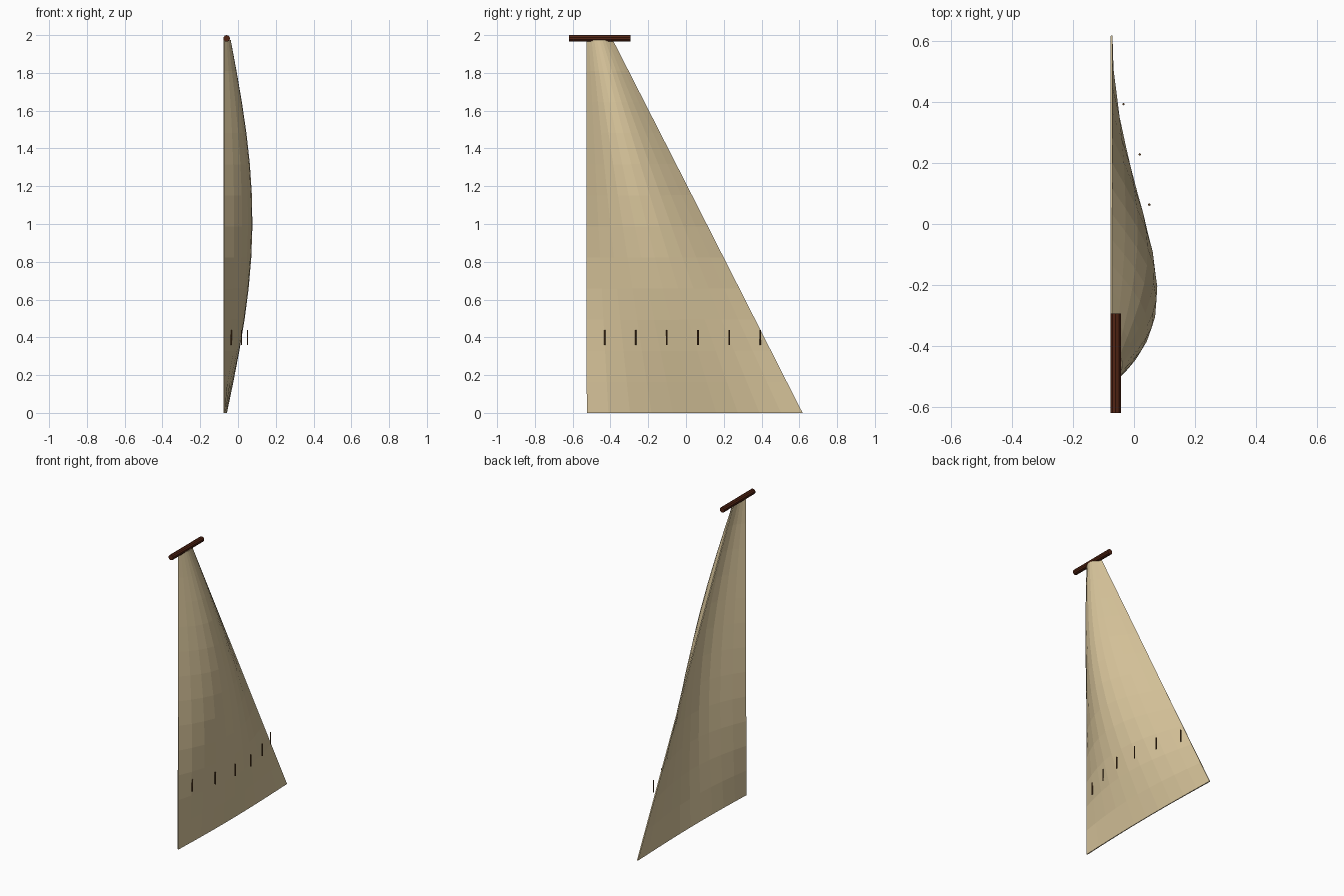
import bpy, bmesh, math
from mathutils import Matrix

if "Cube" in bpy.data.objects:
    bpy.data.objects.remove(bpy.data.objects["Cube"])

def material(name, rgb):
    m = bpy.data.materials.new(name)
    m.diffuse_color = (*rgb, 1)
    m.use_nodes = True
    m.node_tree.nodes["Principled BSDF"].inputs["Base Color"].default_value = m.diffuse_color
    return m

canvas = material("canvas", (0.69, 0.56, 0.33))
dark_wood = material("dark_wood", (0.085, 0.018, 0.007))
rope = material("rope_brown", (0.12, 0.055, 0.018))

def finish(bm, name, mat):
    me = bpy.data.meshes.new(name)
    bm.to_mesh(me)
    bm.free()
    me.materials.append(mat)
    ob = bpy.data.objects.new(name, me)
    bpy.context.collection.objects.link(ob)
    return ob

def rod(name, mat, centre, radius, length, sides, along_y=False):
    bm = bmesh.new()
    rot = Matrix.Rotation(math.pi / 2, 4, 'X') if along_y else Matrix()
    bmesh.ops.create_cone(bm, cap_ends=True, segments=sides, radius1=radius,
                          radius2=radius, depth=length,
                          matrix=Matrix.Translation(centre) @ rot)
    return finish(bm, name, mat)

# Billowing sail: straight luff, slanted leech, belly towards +x
COLS, ROWS, HEIGHT = 10, 12, 1.974
bm = bmesh.new()
grid = []
for j in range(ROWS + 1):
    v = j / ROWS
    width = 1.142 + (0.135 - 1.142) * v
    belly = 0.125 * math.sin(math.pi * v) + 0.012 + 0.02 * v
    row = []
    for i in range(COLS + 1):
        u = i / COLS
        x = -0.074 + belly * math.sin(math.pi * u ** 0.95)
        row.append(bm.verts.new((x, -0.525 + width * u, HEIGHT * v)))
    grid.append(row)
for j in range(ROWS):
    for i in range(COLS):
        bm.faces.new((grid[j][i], grid[j][i + 1], grid[j + 1][i + 1], grid[j + 1][i]))
sail = finish(bm, "sail", canvas)
solid = sail.modifiers.new("cloth_thickness", 'SOLIDIFY')
solid.thickness = 0.007
solid.offset = 0

# Head stick along the top edge
rod("head_stick", dark_wood, (-0.06, -0.457, 1.9825), 0.0175, 0.326, 10, True)

# Row of short reef ties standing off the belly
for k in range(6):
    x = -0.066 + 0.12 * math.sin(math.pi * (k + 0.5) / 6)
    rod(f"reef_tie_{k + 1}", rope, (x, -0.43 + 0.1645 * k, 0.4), 0.004, 0.08, 6)
